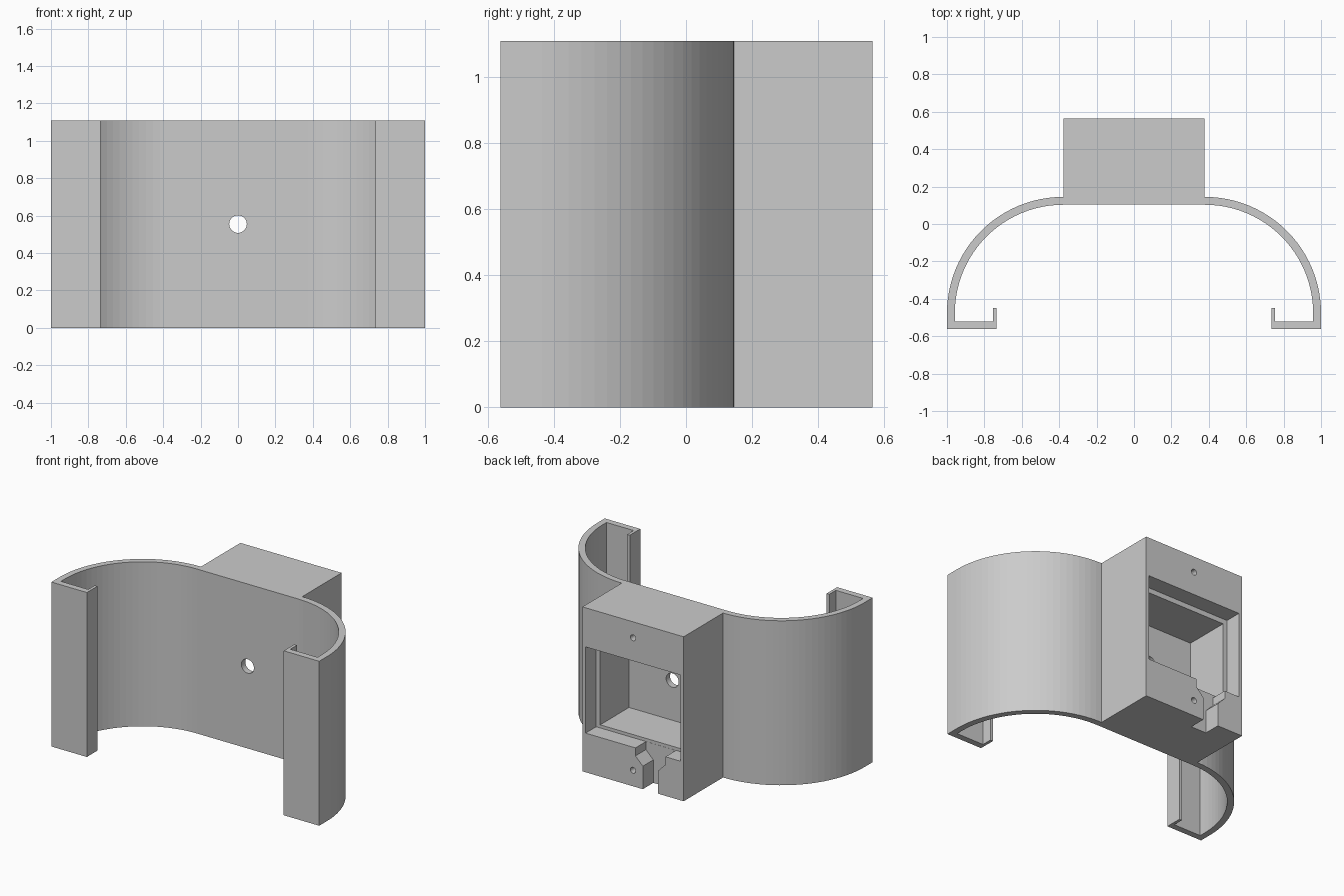
import bpy, bmesh
from math import sin, cos, pi
from mathutils import Vector

H = 1.11            # height of the bracket
MID = H / 2
BACK = 0.565        # back face of the housing
LEDGE = 0.452       # depth of the lid recess
FLOOR = 0.145       # back of the thin front plate
HALF = 0.378        # half width of the housing

cube = bpy.data.objects.get("Cube")
if cube:
    bpy.data.objects.remove(cube, do_unlink=True)

grey = bpy.data.materials.new("plain_grey")
grey.use_nodes = True
colour = (0.6, 0.6, 0.6, 1)
grey.diffuse_color = colour
grey.node_tree.nodes["Principled BSDF"].inputs["Base Color"].default_value = colour


def prism(name, points, offset):
    """Extrude a closed outline of 3D points along an offset."""
    bm = bmesh.new()
    face = bm.faces.new([bm.verts.new(p) for p in points])
    moved = bmesh.ops.extrude_face_region(bm, geom=[face])["geom"]
    verts = [g for g in moved if isinstance(g, bmesh.types.BMVert)]
    bmesh.ops.translate(bm, verts=verts, vec=Vector(offset))
    bmesh.ops.recalc_face_normals(bm, faces=bm.faces)
    mesh = bpy.data.meshes.new(name)
    bm.to_mesh(mesh)
    bm.free()
    mesh.materials.append(grey)
    obj = bpy.data.objects.new(name, mesh)
    bpy.context.collection.objects.link(obj)
    return obj


def cutter(name, outline, y0, y1):
    """Cutter with an outline in x and z, running from y0 to y1."""
    obj = prism(name, [(x, y0, z) for x, z in outline], (0, y1 - y0, 0))
    obj.hide_render = True
    return obj


def rect(half, z0, z1):
    return [(-half, z0), (half, z0), (half, z1), (-half, z1)]


def circle(z, r, n):
    return [(r * cos(2 * pi * i / n), z + r * sin(2 * pi * i / n)) for i in range(n)]


def arc(r, n=24):
    """Quarter arc of a wing, from the housing out to the tip."""
    return [(HALF + r * sin(pi / 2 * i / n), -0.477 + r * cos(pi / 2 * i / n))
            for i in range(n + 1)]


# Housing, curved wings and hooked lips as one extruded outline
outer, inner = arc(0.622), arc(0.58)
lip = [(1, -0.562), (0.735, -0.562), (0.735, -0.45), (0.755, -0.45),
       (0.755, -0.52), (0.958, -0.52)]
half = [(HALF, BACK)] + outer + lip + inner[::-1]
outline = half + [(-x, y) for x, y in reversed(half)]
body = prism("bracket_body", [(x, y, 0) for x, y in outline], (0, 0, H))

# Stepped cable slot at the bottom of the housing
slot_half = [(0.057, -0.1), (0.057, 0.155), (0.112, 0.21), (0.112, 0.275)]
slot_x = -0.13
slot = [(slot_x + x, z) for x, z in slot_half]
slot += [(slot_x - x, z) for x, z in reversed(slot_half)]

cutters = [
    cutter("lid_recess", rect(0.354, 0.264, 0.846), LEDGE, 0.7),
    cutter("deep_pocket", rect(0.324, 0.285, 0.812), FLOOR, 0.6),
    cutter("cable_slot", slot, LEDGE + 0.001, 0.7),
    cutter("centre_hole", circle(MID, 0.047, 32), 0, 0.3),
]
for z in (MID - 0.447, MID + 0.447):
    cutters.append(cutter("screw_hole", circle(z, 0.02, 20), 0.3, 0.7))

for c in cutters:
    mod = body.modifiers.new(c.name, "BOOLEAN")
    mod.operation = "DIFFERENCE"
    mod.solver = "EXACT"
    mod.object = c

# Bake the cuts and drop the cutters
graph = bpy.context.evaluated_depsgraph_get()
baked = bpy.data.meshes.new_from_object(body.evaluated_get(graph))
body.modifiers.clear()
body.data = baked
for c in cutters:
    bpy.data.objects.remove(c, do_unlink=True)
